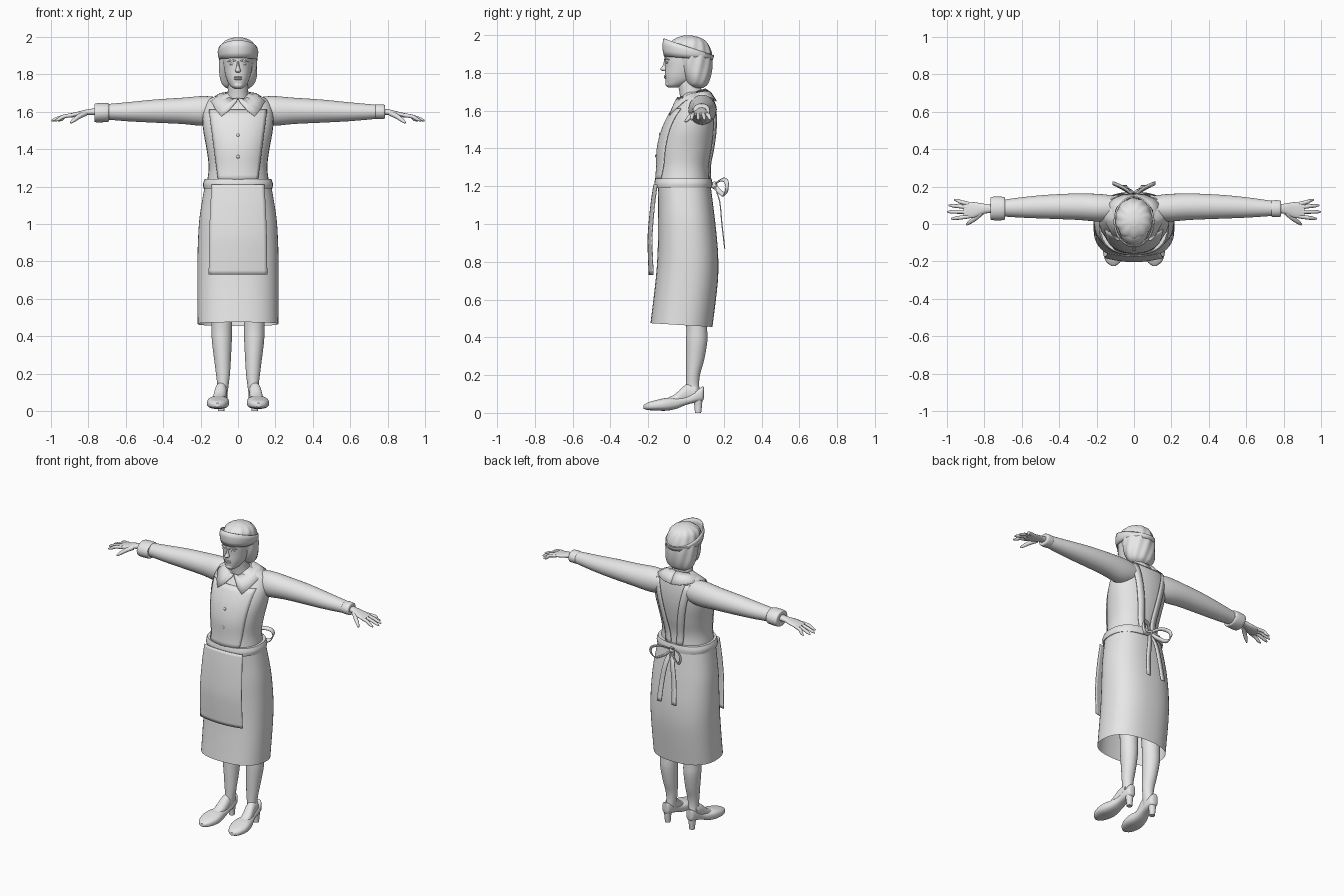
import bpy, bmesh, math
from mathutils import Vector

cube = bpy.data.objects.get("Cube")
if cube:
    bpy.data.objects.remove(cube, do_unlink=True)

grey = bpy.data.materials.new("plain_grey")
grey.use_nodes = True
grey.diffuse_color = (0.8, 0.8, 0.8, 1)
grey.node_tree.nodes["Principled BSDF"].inputs["Base Color"].default_value = grey.diffuse_color
meshes = []


def dense(rows, steps=4):
    """Smooth the rows with a spline through them."""
    out = []
    for i in range(len(rows) - 1):
        p0, p1, p2 = rows[max(i - 1, 0)], rows[i], rows[i + 1]
        p3 = rows[min(i + 2, len(rows) - 1)]
        for k in range(steps):
            t = k / steps
            out.append(tuple(b + t / 2 * (c - a + t * (2*a - 5*b + 4*c - d + t * (3*(b - c) + d - a)))
                             for a, b, c, d in zip(p0, p1, p2, p3)))
    return out + [tuple(rows[-1])]


def grid(name, rows, closed=False, caps=False, side=1, thick=0):
    """Skin rows of points, optionally closed around and capped."""
    bm = bmesh.new()
    vs = [[bm.verts.new((p[0] * side, p[1], p[2])) for p in row] for row in rows]
    n = len(vs[0])
    for a, b in zip(vs, vs[1:]):
        for j in range(n if closed else n - 1):
            k = (j + 1) % n
            bm.faces.new((a[j], a[k], b[k], b[j]))
    if caps:
        bm.faces.new(vs[0][::-1])
        bm.faces.new(vs[-1])
    bmesh.ops.recalc_face_normals(bm, faces=bm.faces)
    me = bpy.data.meshes.new(name)
    bm.to_mesh(me)
    bm.free()
    me.materials.append(grey)
    ob = bpy.data.objects.new(name, me)
    bpy.context.collection.objects.link(ob)
    meshes.append(ob)
    if thick:
        mod = ob.modifiers.new("thickness", "SOLIDIFY")
        mod.thickness, mod.offset = thick, 0
    return ob


def loft(name, rows, axis="z", side=1, caps=True, power=2.2, n=32, tilt=0):
    """Rows are (position, a_min, a_max, b_min, b_max) along an axis."""
    place = {"z": lambda t, a, b: (a, b, t), "x": lambda t, a, b: (t, a, b),
             "y": lambda t, a, b: (a, t, b)}[axis]
    rings = []
    for t, a0, a1, b0, b1 in dense(rows):
        ring = []
        for j in range(n):
            c, s = math.cos(math.tau * j / n), math.sin(math.tau * j / n)
            c, s = (math.copysign(abs(v) ** (2 / power), v) for v in (c, s))
            ring.append(place(t - tilt * s, (a0 + a1) / 2 + (a1 - a0) / 2 * c,
                              (b0 + b1) / 2 + (b1 - b0) / 2 * s))
        rings.append(ring)
    return grid(name, rings, True, caps, side)


def sym(rows):
    return [(z, -w, w, f, b) for z, w, f, b in rows]


def tube(name, points, side=1):
    """Round tapered tube through (x, y, z, radius) points."""
    cu = bpy.data.curves.new(name, "CURVE")
    cu.dimensions, cu.bevel_depth, cu.bevel_resolution, cu.use_fill_caps = "3D", 1, 3, True
    sp = cu.splines.new("POLY")
    pts = dense(points)
    sp.points.add(len(pts) - 1)
    for p, (x, y, z, r) in zip(sp.points, pts):
        p.co, p.radius = (x * side, y, z, 1), r
    cu.materials.append(grey)
    ob = bpy.data.objects.new(name, cu)
    bpy.context.collection.objects.link(ob)


def ball(name, centre, size):
    bpy.ops.mesh.primitive_uv_sphere_add(segments=16, ring_count=8, radius=1, location=centre)
    ob = bpy.context.object
    ob.name, ob.scale = name, size
    ob.data.materials.append(grey)
    meshes.append(ob)


# Torso, and a lookup of its surface for the clothes that lie on it
torso = sym([(1.2, .17, -.158, .125), (1.3, .157, -.15, .12), (1.4, .168, -.147, .14),
             (1.5, .186, -.122, .155), (1.58, .19, -.085, .158), (1.64, .175, -.045, .153),
             (1.67, .15, -.025, .145), (1.69, .1, -.01, .13), (1.7, .06, 0, .11)])
loft("bodice", torso)
torso_dense = dense(torso)


def on_torso(x, z, front, gap=.006):
    lo, hi = next((a, b) for a, b in zip(torso_dense, torso_dense[1:]) if b[0] >= z)
    t = (z - lo[0]) / (hi[0] - lo[0])
    _, _, w, f, b = (p + (q - p) * t for p, q in zip(lo, hi))
    k = max(0, 1 - min(1, abs(x) / w) ** 2.2) ** (1 / 2.2)
    mid, half = (f + b) / 2, (b - f) / 2
    return Vector((x, mid + (-1 if front else 1) * (half * k + gap), z))


# Skirt, waistband and apron
loft("skirt", sym([(1.22, .175, -.15, .13), (1.1, .196, -.147, .145), (1, .209, -.148, .157),
                   (.85, .216, -.15, .17), (.7, .217, -.16, .168), (.465, .216, -.188, .14)]),
     caps=False, power=2.4, n=48, tilt=.01)
loft("waistband", sym([(1.19, .184, -.166, .138), (1.215, .187, -.168, .14), (1.24, .178, -.163, .135)]),
     power=2.4)
xs = [i / 8 for i in range(-8, 9)]
grid("apron", [[(u * w, y + .9 * (u * w) ** 2, z) for u in xs] for z, w, y in dense(
    [(1.21, .14, -.17), (1.1, .147, -.186), (.95, .153, -.2), (.85, .155, -.2), (.73, .156, -.195)])],
    thick=.005)
grid("apron_bib", [[on_torso(u * (.105 + .05 * i / 12), 1.23 + .38 * i / 12, True) for u in xs]
                   for i in range(13)], thick=.005)
for s in (1, -1):
    rows = []
    for i in range(13):
        t = i / 12
        x, z = .04 + .075 * t ** 1.4, 1.23 + .43 * t
        rows.append([on_torso(x + d, z, False, .01) for d in (-.022, 0, .022)])
    grid("back_strap", rows, side=s, thick=.005)
for z in (1.475, 1.36):
    ball("button", on_torso(0, z, True, .009), (.009, .005, .009))

# Pointed collar, one half mirrored
edge = [(.006, 1.655, 1), (.05, 1.605, 1), (.088, 1.575, 1), (.118, 1.61, 1), (.145, 1.655, 1),
        (.135, 1.672, 0), (.11, 1.668, 0), (.06, 1.655, 0), (0, 1.65, 0)]
outer = [on_torso(x, z, f, .01) for x, z, f in edge]
inner = []
for i in range(len(edge)):
    a = math.pi * i / (len(edge) - 1)
    inner.append(Vector((.06 * math.sin(a), .03 - .072 * math.cos(a), 1.69 - .025 * math.cos(a))))
middle = [(p + q) / 2 + Vector((0, 0, .012)) for p, q in zip(inner, outer)]
for s in (1, -1):
    grid("collar", [inner, middle, outer], side=s, thick=.006)

# Bow at the back of the waist
ball("bow_knot", (0, .15, 1.205), (.02, .016, .02))
for s in (1, -1):
    loop = dense([(0, .15, 1.21), (.05, .19, 1.235), (.1, .213, 1.225), (.11, .217, 1.19),
                  (.085, .205, 1.155), (.04, .18, 1.17), (0, .15, 1.2)])
    grid("bow_loop", [[(x, y - .009, z - .008), (x, y + .009, z + .008)] for x, y, z in loop],
         side=s, thick=.006)
    tail = dense([(0, .15, 1.2), (.025, .178, 1.12), (.045, .19, 1), (.055, .205, .87)])
    grid("bow_tail", [[(x - .016, y, z), (x + .016, y, z)] for x, y, z in tail], side=s, thick=.006)

# Arms and hands
fingers = [("index_finger", .04, .028, .978), ("middle_finger", .065, .065, .998),
           ("ring_finger", .088, .1, .99), ("little_finger", .108, .13, .962)]
for s in (1, -1):
    loft("sleeve", [(.1, .025, .15, 1.54, 1.675), (.18, .013, .16, 1.525, 1.684),
                    (.3, .022, .163, 1.535, 1.675), (.45, .028, .157, 1.542, 1.665),
                    (.6, .034, .143, 1.55, 1.65), (.75, .044, .122, 1.563, 1.637)], "x", s, power=2)
    loft("palm", [(.74, .058, .108, 1.58, 1.62), (.8, .056, .108, 1.582, 1.614),
                  (.85, .036, .116, 1.575, 1.602), (.89, .03, .118, 1.57, 1.593),
                  (.912, .034, .114, 1.572, 1.588)], "x", s)
    for name, y0, y1, x in fingers:
        tube(name, [(.885, y0, 1.582, .011), (.93, (y0 + y1) / 2, 1.575, .0105),
                    (x - .02, y1 - (y1 - y0) * .2, 1.56, .009), (x, y1, 1.552, .004)], s)
    tube("thumb", [(.815, .06, 1.592, .014), (.85, .03, 1.575, .013),
                   (.88, .008, 1.553, .01), (.895, -.004, 1.541, .005)], s)
loft("left_cuff", [(.735, .048, .118, 1.57, 1.632), (.74, .038, .126, 1.562, 1.639),
                   (.78, .038, .126, 1.562, 1.638), (.786, .048, .116, 1.572, 1.63)], "x", power=2)
loft("right_cuff", [(.69, .032, .134, 1.555, 1.637), (.697, .021, .145, 1.546, 1.646),
                    (.76, .021, .145, 1.544, 1.645), (.768, .034, .13, 1.556, 1.634)], "x", -1, power=2)

# Legs and heeled shoes
for s in (1, -1):
    loft("leg", [(.8, .02, .16, -.03, .13), (.48, .031, .143, 0, .113), (.38, .033, .14, 0, .113),
                 (.28, .038, .128, 0, .096), (.2, .043, .118, .001, .074), (.14, .05, .112, 0, .07),
                 (.08, .058, .118, -.01, .08)], side=s, power=2)
    loft("foot", [(-.12, .07, .14, .03, .07), (-.06, .066, .135, .03, .098),
                  (0, .06, .124, .05, .15), (.05, .062, .118, .06, .15)], "y", s)
    loft("shoe", [(-.224, .098, .122, .022, .042), (-.2, .07, .15, .015, .056),
                  (-.15, .05, .166, .012, .07), (-.1, .048, .162, .012, .08),
                  (-.05, .056, .146, .022, .08), (0, .058, .128, .042, .088),
                  (.05, .055, .124, .055, .115), (.085, .062, .116, .062, .138),
                  (.094, .075, .104, .075, .138)], "y", s, power=2.6)
    loft("shoe_heel", [(.09, .062, .118, .035, .088), (.04, .07, .11, .044, .085),
                       (0, .073, .107, .047, .08)], side=s)

# Neck, head and face
loft("neck", sym([(1.66, .062, -.03, .1), (1.7, .055, -.035, .085), (1.74, .052, -.042, .076),
                  (1.79, .05, -.045, .07)]), power=2)
loft("head", sym([(1.722, .018, -.092, -.05), (1.735, .038, -.104, -.01), (1.76, .055, -.109, .04),
                  (1.79, .066, -.111, .06), (1.83, .075, -.111, .09), (1.87, .08, -.113, .1),
                  (1.92, .082, -.111, .11), (1.96, .07, -.085, .1), (1.985, .03, -.04, .05)]), power=2.1)
loft("nose", [(1.87, -.007, .007, -.115, -.09), (1.84, -.009, .009, -.123, -.09),
              (1.82, -.015, .015, -.136, -.09), (1.81, -.01, .01, -.124, -.09)], power=2, n=12)
ball("upper_lip", (0, -.108, 1.784), (.025, .009, .005))
ball("lower_lip", (0, -.107, 1.775), (.021, .009, .006))
ball("chin", (0, -.093, 1.743), (.026, .017, .018))
for s in (1, -1):
    ball("eye", (.031 * s, -.1, 1.856), (.015, .008, .007))
    tube("brow", [(.012, -.112, 1.871, .004), (.034, -.106, 1.876, .005), (.055, -.091, 1.869, .003)], s)

# Waved hair
hair = loft("hair", sym([(1.72, .05, .035, .09), (1.74, .08, .005, .115), (1.78, .097, -.018, .13),
                         (1.83, .102, -.042, .138), (1.88, .102, -.058, .138), (1.92, .098, -.085, .132),
                         (1.96, .088, -.08, .112), (1.985, .06, -.05, .08), (1.998, .018, -.01, .03)]),
            power=2, n=72)
for v in hair.data.vertices:
    a = math.atan2(v.co.x, v.co.y - .03)
    k = 1 + .025 * math.sin(11 * a + 28 * v.co.z)
    v.co.x, v.co.y = v.co.x * k, .03 + (v.co.y - .03) * k

# Cap with a band that stands taller at the front
band = []
for out, low, rise in ((0, -.012, 0), (.006, .005, .012), (.008, .012, .036), (.003, .012, .07)):
    ring = []
    for j in range(48):
        a = math.tau * j / 48
        front = (1 + math.cos(a)) / 2
        ring.append(((.098 + out) * math.sin(a), .012 - (.126 + out) * math.cos(a),
                     1.88 + .02 * front + low + rise * front))
    band.append(ring)
grid("cap_band", band, closed=True, thick=.006)

bpy.ops.object.select_all(action="DESELECT")
for ob in meshes:
    ob.select_set(True)
bpy.context.view_layer.objects.active = meshes[0]
bpy.ops.object.shade_smooth_by_angle(angle=math.radians(45))
